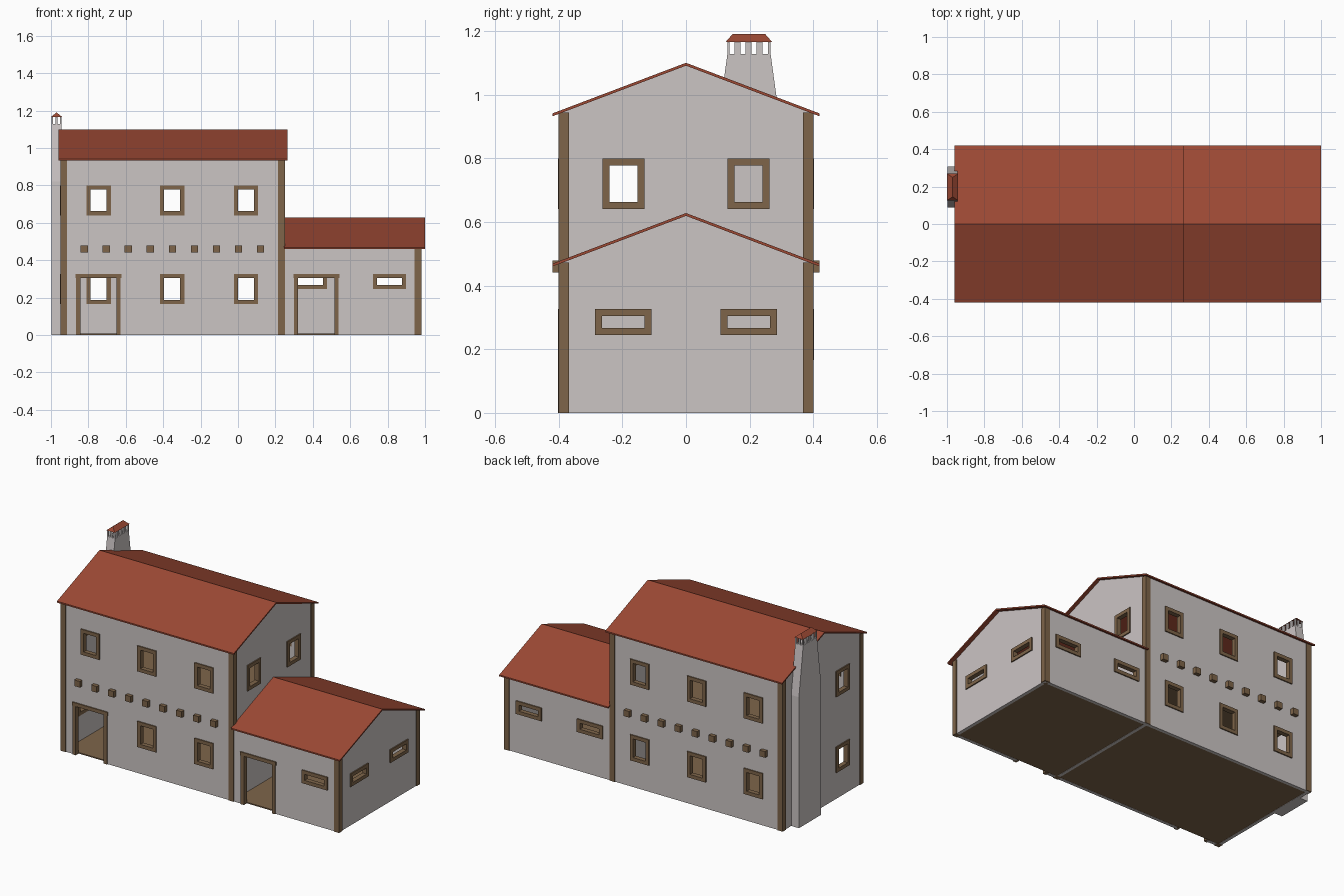
import bpy, bmesh

if "Cube" in bpy.data.objects:
    bpy.data.objects.remove(bpy.data.objects["Cube"])

def material(name, rgb):
    m = bpy.data.materials.new(name)
    m.diffuse_color = (*rgb, 1)
    m.use_nodes = True
    m.node_tree.nodes["Principled BSDF"].inputs["Base Color"].default_value = m.diffuse_color
    return m

PLASTER = material("plaster", (0.60, 0.555, 0.55))
TILE = material("roof_tile", (0.33, 0.066, 0.034))
WOOD = material("brown_wood", (0.21, 0.13, 0.068))

def finish(name, bm, mat):
    bmesh.ops.recalc_face_normals(bm, faces=bm.faces)
    me = bpy.data.meshes.new(name)
    bm.to_mesh(me)
    bm.free()
    me.materials.append(mat)
    ob = bpy.data.objects.new(name, me)
    bpy.context.collection.objects.link(ob)
    return ob

def boxes(name, items, mat):
    """One object from boxes given as (x0, x1, y0, y1, z0, z1)."""
    bm = bmesh.new()
    for x0, x1, y0, y1, z0, z1 in items:
        vs = bmesh.ops.create_cube(bm, size=1)["verts"]
        for v in vs:
            v.co = (x1 if v.co.x > 0 else x0, y1 if v.co.y > 0 else y0, z1 if v.co.z > 0 else z0)
    return finish(name, bm, mat)

def extrude_x(name, profile, x0, x1, mat):
    """Extrude a (y, z) outline along x."""
    bm = bmesh.new()
    a = [bm.verts.new((x0, y, z)) for y, z in profile]
    b = [bm.verts.new((x1, y, z)) for y, z in profile]
    n = len(a)
    bm.faces.new(a)
    bm.faces.new(b[::-1])
    for i in range(n):
        bm.faces.new((a[i], b[i], b[(i + 1) % n], a[(i + 1) % n]))
    return finish(name, bm, mat)

SLOPE = 0.379
WY = 0.395        # outer wall face in y
T = 0.02          # wall thickness
LEFT, MID, RIGHT = -0.945, 0.245, 0.975
WALL_AT = {"front": -WY, "back": WY, "left": LEFT, "main_right": MID, "wing_right": RIGHT}

def slab(side, u0, u1, z0, z1, inward, outward):
    """Box lying in a wall: u runs along the wall, depth across it."""
    p = WALL_AT[side]
    s = -1 if side in ("front", "left") else 1
    d0, d1 = sorted((p - s * inward, p + s * outward))
    if side in ("front", "back"):
        return (u0, u1, d0, d1, z0, z1)
    return (d0, d1, u0, u1, z0, z1)

def window(name, side, c, z0, z1, w, cuts, f=0.022):
    h = w / 2
    parts = [(c - h, c + h, z0, z0 + f), (c - h, c + h, z1 - f, z1),
             (c - h, c - h + f, z0 + f, z1 - f), (c + h - f, c + h, z0 + f, z1 - f)]
    boxes(name, [slab(side, *p, T + 0.002, 0.007) for p in parts], WOOD)
    cuts.append(slab(side, c - h + f / 2, c + h - f / 2, z0 + f / 2, z1 - f / 2, 0.04, 0.04))

def door(name, c, cuts):
    parts = [(c - 0.123, c + 0.123, 0.305, 0.327),
             (c - 0.119, c - 0.097, 0, 0.305), (c + 0.097, c + 0.119, 0, 0.305)]
    boxes(name, [slab("front", *p, T + 0.002, 0.007) for p in parts], WOOD)
    cuts.append(slab("front", c - 0.108, c + 0.108, -0.1, 0.316, 0.04, 0.04))

def walls(name, x0, x1, inner_x0, inner_x1, ridge, cuts):
    """Hollow gabled shell with the openings cut out."""
    top = ridge - 0.005
    e = top - SLOPE * WY
    ob = extrude_x(name, [(-WY, 0), (WY, 0), (WY, e), (0, top), (-WY, e)], x0, x1, PLASTER)
    inner = boxes("cutter", [(inner_x0, inner_x1, T - WY, WY - T, -1, 2)], PLASTER)
    holes = boxes("cutter", cuts, PLASTER)
    for c in (inner, holes):
        c.hide_render = True
        m = ob.modifiers.new("cut", "BOOLEAN")
        m.operation, m.solver, m.object = "DIFFERENCE", "EXACT", c
    dg = bpy.context.evaluated_depsgraph_get()
    ob.data = bpy.data.meshes.new_from_object(ob.evaluated_get(dg))
    ob.modifiers.clear()
    for c in (inner, holes):
        bpy.data.objects.remove(c)

def roof(name, x0, x1, ridge, t=0.009, w=0.42):
    e = ridge - SLOPE * w
    extrude_x(name, [(-w, e), (0, ridge), (w, e), (w, e - t), (0, ridge - t), (-w, e - t)], x0, x1, TILE)

# Main house openings
cuts = []
for side in ("front", "back"):
    for i, x in enumerate((-0.745, -0.352, 0.043)):
        window(f"{side}_upper_window_{i}", side, x, 0.64, 0.80, 0.13, cuts)
        if side == "back" or i > 0:
            window(f"{side}_lower_window_{i}", side, x, 0.166, 0.327, 0.13, cuts)
window("left_upper_window", "left", -0.197, 0.64, 0.80, 0.132, cuts)
window("left_lower_window", "left", -0.197, 0.166, 0.327, 0.132, cuts)
for s in (-1, 1):
    window("right_upper_window", "main_right", s * 0.197, 0.64, 0.80, 0.132, cuts)
door("main_door_frame", -0.746, cuts)
walls("main_walls", LEFT, MID, LEFT + T, MID - T, 1.10, cuts)

# Low wing openings
cuts = []
window("wing_front_window", "front", 0.81, 0.245, 0.327, 0.177, cuts)
for x in (0.387, 0.81):
    window("wing_back_window", "back", x, 0.245, 0.327, 0.177, cuts)
for s in (-1, 1):
    window("wing_right_window", "wing_right", s * 0.197, 0.245, 0.327, 0.177, cuts)
door("wing_door_frame", 0.419, cuts)
walls("wing_walls", MID, RIGHT, MID - 0.001, RIGHT - T, 0.628, cuts)

# Roofs
roof("main_roof", -0.96, 0.265, 1.10)
roof("wing_roof", MID, 1.0, 0.628)

# Corner posts
for name, x, ridge in (("main_post", -0.95, 1.10), ("main_post", 0.215, 1.10), ("wing_post", 0.945, 0.628)):
    top = ridge - SLOPE * 0.4 - 0.004
    for y in (-0.4, 0.367):
        boxes(name, [(x, x + 0.035, y, y + 0.033, 0, top)], WOOD)

# Projecting floor beam ends
for i in range(9):
    x = -0.822 + i * 0.1177
    for s in (-1, 1):
        boxes("beam_end", [(x - 0.019, x + 0.019, *sorted((s * 0.38, s * 0.419)), 0.441, 0.479)], WOOD)

# Floors
boxes("ground_floor", [(LEFT + T, MID - T, T - WY, WY - T, 0.001, 0.008),
                       (MID, RIGHT - T, T - WY, WY - T, 0.001, 0.008)], WOOD)
boxes("upper_floor", [(LEFT + T, MID - T, T - WY, WY - T, 0.46, 0.475)], WOOD)

# Chimney stack, tapered near the top
CY, X0, X1 = 0.198, -0.998, -0.943
extrude_x("chimney_stack", [(CY - 0.11, 0), (CY + 0.11, 0), (CY + 0.11, 0.82), (CY + 0.068, 1.127),
                            (CY - 0.068, 1.127), (CY - 0.11, 0.82)], X0, X1, PLASTER)

# Chimney vents: small pillars around the rim
ys = [(0.130, 0.137), (0.153, 0.171), (0.187, 0.206), (0.222, 0.240), (0.257, 0.266)]
pillars = []
for i, (a, b) in enumerate(ys):
    pillars += [(X0, X0 + 0.009, a, b, 1.125, 1.168), (X1 - 0.009, X1, a, b, 1.125, 1.168)]
    if i in (0, 4):
        pillars.append((-0.976, -0.965, a, b, 1.125, 1.168))
boxes("chimney_pillars", pillars, PLASTER)

# Hipped chimney cap
bm = bmesh.new()
base = [bm.verts.new(p) for p in ((-1, 0.125, 1.166), (-0.94, 0.125, 1.166), (-0.94, 0.27, 1.166), (-1, 0.27, 1.166))]
r0, r1 = bm.verts.new((-0.97, 0.146, 1.19)), bm.verts.new((-0.97, 0.249, 1.19))
for f in (base, (base[0], base[1], r0), (base[1], base[2], r1, r0), (base[2], base[3], r1), (base[3], base[0], r0, r1)):
    bm.faces.new(f)
finish("chimney_cap", bm, TILE)
